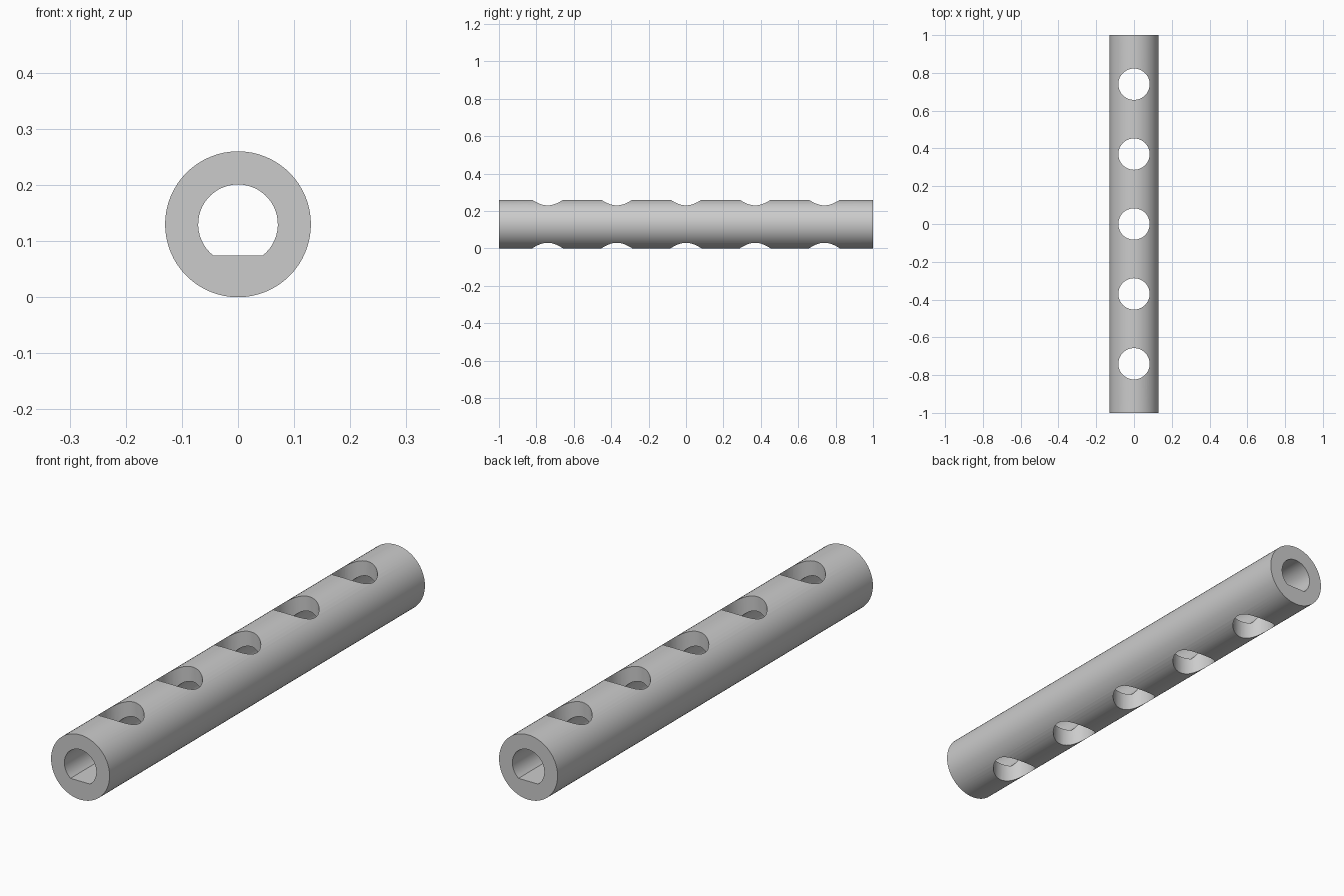
import bpy
import bmesh
import math
from mathutils import Vector

cube = bpy.data.objects.get("Cube")
if cube:
    bpy.data.objects.remove(cube, do_unlink=True)

RADIUS = 0.13         # outer tube
BORE = 0.071          # D-shaped bore
FLAT_DROP = 0.056     # flat of the bore below the axis
HOLE = 0.083          # cross holes
PITCH = 0.37
AXIS_Z = RADIUS

grey = bpy.data.materials.new("plain grey")
grey.use_nodes = True
colour = (0.6, 0.6, 0.6, 1)
grey.diffuse_color = colour
grey.node_tree.nodes["Principled BSDF"].inputs["Base Color"].default_value = colour


def prism(name, profile, extrude):
    """Extrude a closed outline into a solid."""
    bm = bmesh.new()
    face = bm.faces.new([bm.verts.new(p) for p in profile])
    moved = bmesh.ops.extrude_face_region(bm, geom=[face])["geom"]
    verts = [g for g in moved if isinstance(g, bmesh.types.BMVert)]
    bmesh.ops.translate(bm, verts=verts, vec=Vector(extrude))
    bmesh.ops.recalc_face_normals(bm, faces=bm.faces)
    mesh = bpy.data.meshes.new(name)
    bm.to_mesh(mesh)
    bm.free()
    mesh.materials.append(grey)
    obj = bpy.data.objects.new(name, mesh)
    bpy.context.collection.objects.link(obj)
    return obj


def arc(radius, start, end, count):
    for i in range(count):
        a = start + (end - start) * i / (count - 1)
        yield radius * math.cos(a), radius * math.sin(a)


def circle(radius, count):
    return list(arc(radius, 0, math.tau, count + 1))[:-1]


# Solid rod along y
tube = prism("tube", [(x, -1, AXIS_Z + z) for x, z in circle(RADIUS, 64)], (0, 2, 0))

# Lengthwise bore with a flat floor
corner = math.asin(FLAT_DROP / BORE)
bore_outline = arc(BORE, -corner, math.pi + corner, 41)
cutters = [prism("bore_cutter", [(x, -1.1, AXIS_Z + z) for x, z in bore_outline], (0, 2.2, 0))]

# Five vertical through holes
for i in range(-2, 3):
    outline = [(x, y + i * PITCH, -0.1) for x, y in circle(HOLE, 48)]
    cutters.append(prism("hole_cutter", outline, (0, 0, 0.5)))

# Cut and discard the cutters
bpy.ops.object.select_all(action="DESELECT")
bpy.context.view_layer.objects.active = tube
tube.select_set(True)
for cutter in cutters:
    cutter.hide_render = True
    mod = tube.modifiers.new("cut", "BOOLEAN")
    mod.operation = "DIFFERENCE"
    mod.solver = "EXACT"
    mod.object = cutter
    bpy.ops.object.modifier_apply(modifier=mod.name)
    bpy.data.objects.remove(cutter, do_unlink=True)

bpy.ops.object.shade_smooth_by_angle(angle=math.radians(30))
